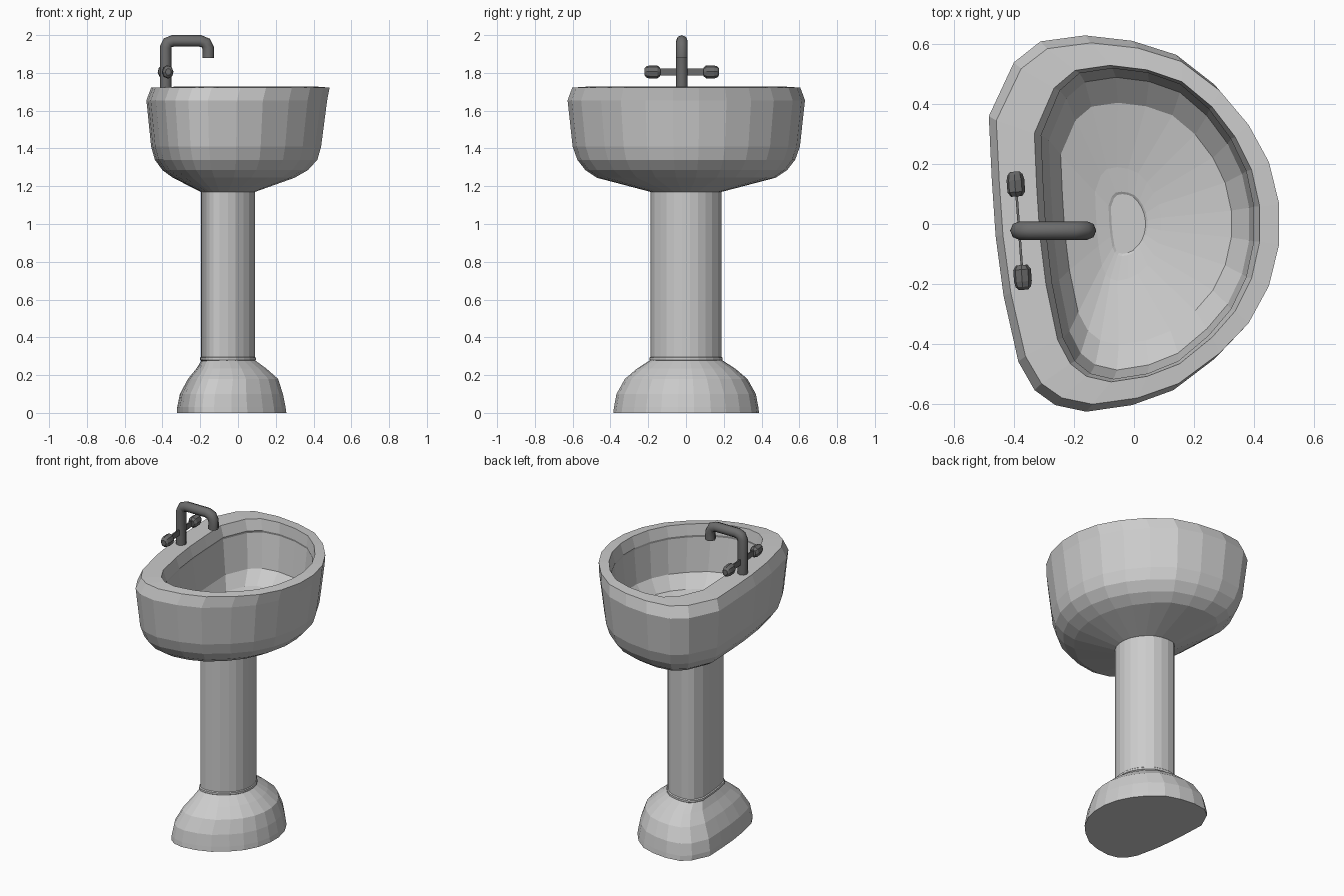
import bpy, bmesh, math
from mathutils import Matrix, Vector

if "Cube" in bpy.data.objects:
    bpy.data.objects.remove(bpy.data.objects["Cube"])

# Skewed D-shaped plan outline shared by every ceramic part
PLAN = [(.485, -.07), (.485, .07), (.45, .215), (.38, .345), (.28, .465), (.15, .565),
        (0, .612), (-.16, .63), (-.31, .61), (-.4, .54), (-.485, .36), (-.475, .15),
        (-.462, -.04), (-.435, -.24), (-.385, -.46), (-.33, -.555), (-.26, -.605),
        (-.155, -.627), (0, -.605), (.14, -.555), (.28, -.45), (.38, -.345), (.45, -.215)]

# Dark metal for the faucet parts
metal = bpy.data.materials.new("dark_metal")
metal.diffuse_color = (.15, .15, .15, 1)
metal.use_nodes = True
metal.node_tree.nodes["Principled BSDF"].inputs["Base Color"].default_value = metal.diffuse_color


def finish(name, bm, mat=None):
    bmesh.ops.recalc_face_normals(bm, faces=bm.faces)
    me = bpy.data.meshes.new(name)
    bm.to_mesh(me)
    bm.free()
    if mat:
        me.materials.append(mat)
    ob = bpy.data.objects.new(name, me)
    bpy.context.collection.objects.link(ob)
    return ob


def loft(name, sections):
    """Skin the plan through sections of (z, x_min, x_max, y_half)."""
    bm = bmesh.new()
    rings = []
    for z, x0, x1, yh in sections:
        rings.append([bm.verts.new((x0 + (x + .485) / .97 * (x1 - x0), y / .63 * yh, z))
                      for x, y in PLAN])
    n = len(PLAN)
    for a, b in zip(rings, rings[1:]):
        for i in range(n):
            j = (i + 1) % n
            bm.faces.new((a[i], a[j], b[j], b[i]))
    bm.faces.new(rings[0][::-1])
    bm.faces.new(rings[-1])
    return finish(name, bm)


# Pedestal: flared foot, collar and column
loft("pedestal_foot", [(0, -.322, .256, .387), (.03, -.322, .252, .383), (.1, -.308, .238, .37),
                       (.18, -.265, .212, .325), (.235, -.22, .15, .26), (.28, -.192, .088, .19)])
loft("pedestal_collar", [(.275, -.195, .088, .188), (.28, -.201, .094, .194),
                         (.292, -.201, .094, .194), (.297, -.195, .088, .188)])
loft("pedestal_column", [(.285, -.195, .089, .188), (1.19, -.195, .089, .188)])

# Basin: outside from the column up, over the rim, down into the bowl
loft("basin", [
    (1.17, -.197, .09, .188),
    (1.245, -.345, .3, .475),
    (1.285, -.4, .37, .535),
    (1.34, -.44, .42, .578),
    (1.41, -.46, .44, .603),
    (1.655, -.485, .472, .63),
    (1.722, -.46, .485, .605),
    (1.727, -.333, .42, .53),
    (1.66, -.31, .4, .52),
    (1.645, -.315, .405, .525),
    (1.435, -.285, .385, .49),
    (1.36, -.245, .325, .405),
    (1.31, -.13, .09, .19),
    (1.297, -.085, .045, .108),
    (1.292, -.077, .038, .1)])

# Faucet spout: round pipe swept along a bent path
cu = bpy.data.curves.new("faucet_spout", 'CURVE')
cu.dimensions = '3D'
cu.bevel_depth = .031
cu.bevel_resolution = 2
cu.use_fill_caps = True
cu.materials.append(metal)
path = [(-.383, 1.71), (-.383, 1.935), (-.372, 1.96), (-.345, 1.969),
        (-.2, 1.969), (-.17, 1.958), (-.157, 1.93), (-.157, 1.88)]
sp = cu.splines.new('POLY')
sp.points.add(len(path) - 1)
for p, (x, z) in zip(sp.points, path):
    p.co = (x, -.022, z, 1)
spout = bpy.data.objects.new("faucet_spout", cu)
bpy.context.collection.objects.link(spout)
bpy.context.view_layer.objects.active = spout
spout.select_set(True)
bpy.ops.object.convert(target='MESH')
bpy.ops.object.shade_smooth_by_angle(angle=math.radians(50))

# Handle bar: thin upright blade between the two knobs
left, right = Vector((-.372, -.178, 1.805)), Vector((-.395, .133, 1.805))
axis = (right - left).normalized()
turn = Vector((0, 0, 1)).rotation_difference(axis).to_matrix().to_4x4()
bm = bmesh.new()
bmesh.ops.create_cube(bm, size=1, matrix=Matrix.Translation((left + right) / 2)
                      @ Matrix.Rotation(math.atan2(-axis.x, axis.y), 4, 'Z')
                      @ Matrix.Diagonal((.008, (right - left).length, .036, 1)))
finish("handle_bar", bm, metal)

# Knobs: eight-sided barrels along the bar
for name, pos in (("left_knob", left), ("right_knob", right)):
    bm = bmesh.new()
    rings = []
    for t, r in ((-.041, .022), (-.026, .035), (.014, .035), (.032, .03), (.042, .018)):
        s = -1 if pos is left else 1
        rings.append([bm.verts.new(pos + turn @ Vector((r * .85 * math.cos(a * math.pi / 4),
                                                        r * math.sin(a * math.pi / 4), s * t)))
                      for a in range(8)])
    for a, b in zip(rings, rings[1:]):
        for i in range(8):
            bm.faces.new((a[i], a[(i + 1) % 8], b[(i + 1) % 8], b[i]))
    bm.faces.new(rings[0])
    bm.faces.new(rings[-1])
    finish(name, bm, metal)
